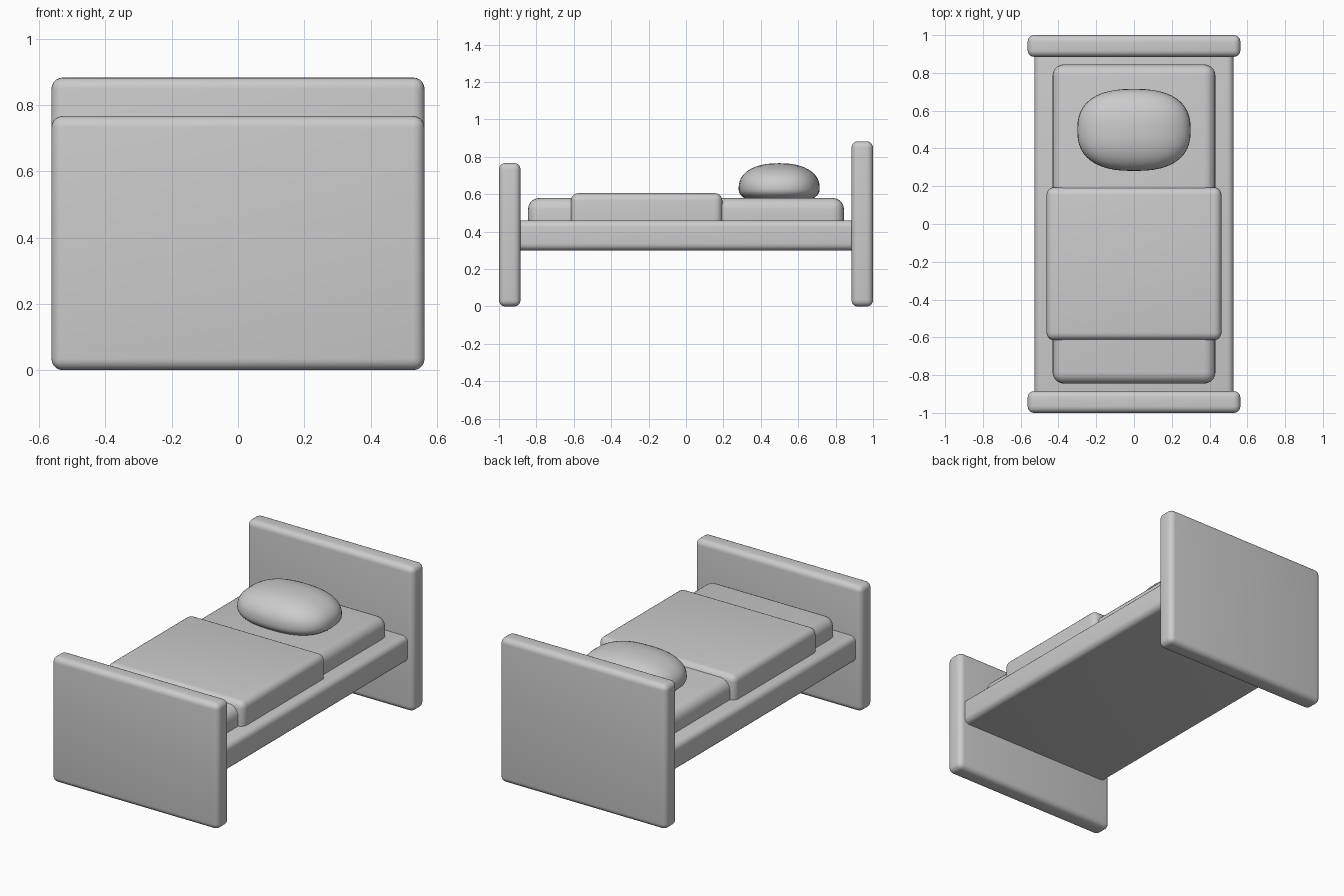
import bpy
import math

cube = bpy.data.objects.get("Cube")
if cube:
    bpy.data.objects.remove(cube, do_unlink=True)

grey = bpy.data.materials.new("soft grey")
grey.use_nodes = True
grey.diffuse_color = (0.6, 0.6, 0.6, 1)
grey.node_tree.nodes["Principled BSDF"].inputs["Base Color"].default_value = (0.6, 0.6, 0.6, 1)


def finish(obj, name):
    obj.name = name
    obj.data.name = name
    obj.data.materials.append(grey)
    bpy.ops.object.shade_smooth_by_angle(angle=math.radians(35))


def rounded_box(name, half_width, y0, y1, z0, z1, radius):
    """Box spanning the given limits, with all its edges rounded."""
    bpy.ops.mesh.primitive_cube_add(size=1, location=(0, (y0 + y1) / 2, (z0 + z1) / 2))
    obj = bpy.context.object
    obj.scale = (2 * half_width, y1 - y0, z1 - z0)
    bpy.ops.object.transform_apply(location=False, rotation=False, scale=True)
    bevel = obj.modifiers.new("rounding", "BEVEL")
    bevel.width = radius
    bevel.segments = 5
    bpy.ops.object.modifier_apply(modifier="rounding")
    finish(obj, name)


# Bedstead
rounded_box("headboard", 0.563, 0.885, 1.0, 0, 0.883, 0.034)
rounded_box("footboard", 0.563, -1.0, -0.885, 0, 0.767, 0.034)
rounded_box("bed_frame", 0.527, -0.92, 0.92, 0.3, 0.46, 0.035)

# Bedding
rounded_box("mattress", 0.431, -0.845, 0.845, 0.36, 0.58, 0.06)
rounded_box("blanket", 0.463, -0.615, 0.194, 0.37, 0.606, 0.04)


# Pillow: a squarish cushion, domed above and flatter below
def swell(value, power):
    return math.copysign(abs(value) ** power, value)


bpy.ops.mesh.primitive_uv_sphere_add(segments=48, ring_count=24, radius=1, location=(0, 0.498, 0.63))
pillow = bpy.context.object
for v in pillow.data.vertices:
    x, y, z = v.co
    r = math.hypot(x, y)
    ring = swell(r, 0.87)
    cx, cy = (x / r, y / r) if r > 1e-5 else (0, 0)
    v.co = (0.3 * ring * swell(cx, 0.8),
            0.217 * ring * swell(cy, 0.8),
            swell(z, 0.87) * (0.136 if z > 0 else 0.085))
finish(pillow, "pillow")
